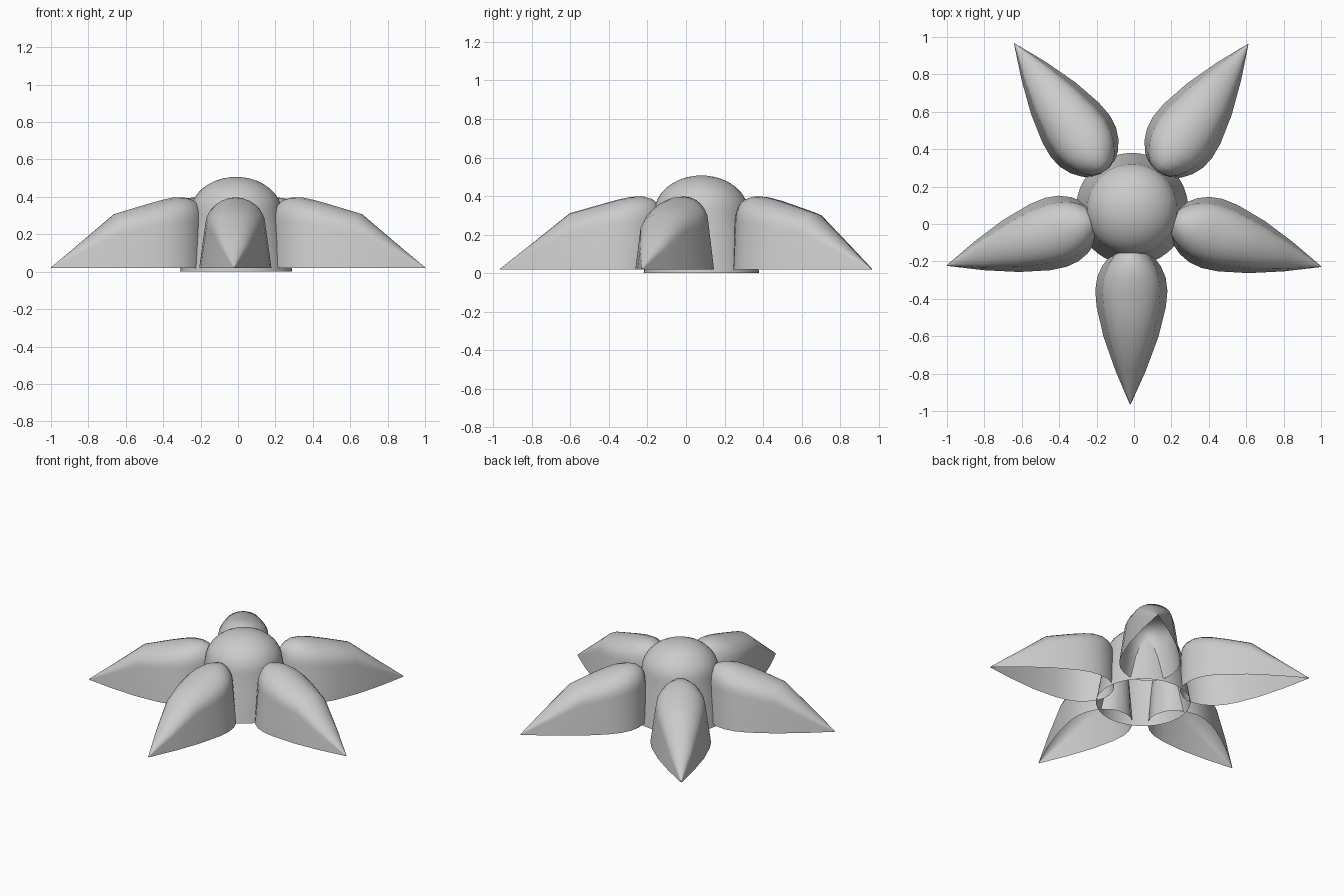
import bpy, bmesh, math
from mathutils import Vector

if "Cube" in bpy.data.objects:
    bpy.data.objects.remove(bpy.data.objects["Cube"])

CENTRE = Vector((-0.01, 0.08))
PETAL_BASE = 0.02


def finish(name, bm, angle):
    bmesh.ops.recalc_face_normals(bm, faces=bm.faces)
    mesh = bpy.data.meshes.new(name)
    bm.to_mesh(mesh)
    bm.free()
    obj = bpy.data.objects.new(name, mesh)
    bpy.context.collection.objects.link(obj)
    bpy.ops.object.select_all(action='DESELECT')
    obj.select_set(True)
    bpy.context.view_layer.objects.active = obj
    bpy.ops.object.shade_smooth_by_angle(angle=math.radians(angle))
    return obj


def skin(bm, rings, closed):
    for a, b in zip(rings, rings[1:]):
        n = len(a)
        for i in range(n if closed else n - 1):
            j = (i + 1) % n
            bm.faces.new((a[i], a[j], b[j], b[i]))


# Hub: flared open-bottomed wall topped by a flattened dome
def make_hub():
    profile = [(0.30, 0.0), (0.28, 0.12), (0.262, 0.22)]
    for i in range(9):
        t = math.radians(i * 10.5)
        profile.append((0.245 * math.cos(t), 0.315 + 0.192 * math.sin(t)))
    bm = bmesh.new()
    n = 48
    rings = [[bm.verts.new((CENTRE.x + r * math.cos(2 * math.pi * k / n),
                            CENTRE.y + r * math.sin(2 * math.pi * k / n), z))
              for k in range(n)] for r, z in profile]
    skin(bm, rings, True)
    bm.faces.new(rings[-1])
    return finish("hub", bm, 40)


# Petal stations: distance back from the tip, half width, top height
STATIONS = [(0.0, 0.002, 0.023), (0.18, 0.081, 0.165), (0.36, 0.146, 0.31),
            (0.52, 0.185, 0.356), (0.61, 0.193, 0.381), (0.68, 0.183, 0.396),
            (0.74, 0.157, 0.398), (0.79, 0.118, 0.385), (0.82, 0.08, 0.36),
            (0.835, 0.035, 0.325)]


# Petal: open-bottomed shell with leaning walls and an arched top
def make_petal(name, tip):
    tip = Vector(tip)
    inward = (CENTRE - tip).normalized()
    side = Vector((-inward.y, inward.x))
    bm = bmesh.new()
    rings = []
    for d, w, h in STATIONS:
        rise = h - PETAL_BASE
        section = [(-w, PETAL_BASE)]
        shoulder = PETAL_BASE + 0.66 * rise
        for k in range(13):
            t = math.pi * (1 - k / 12)
            section.append((0.83 * w * math.cos(t),
                            shoulder + 0.34 * rise * math.sin(t)))
        section.append((w, PETAL_BASE))
        ring = []
        for s, z in section:
            p = tip + inward * d + side * s
            ring.append(bm.verts.new((p.x, p.y, z)))
        rings.append(ring)
    skin(bm, rings, False)
    bm.faces.new(rings[-1])
    return finish(name, bm, 40)


make_hub()
for name, tip in {"front_petal": (-0.02, -0.965),
                  "right_petal": (1.0, -0.228),
                  "left_petal": (-1.0, -0.222),
                  "back_right_petal": (0.61, 0.962),
                  "back_left_petal": (-0.64, 0.965)}.items():
    make_petal(name, tip)
